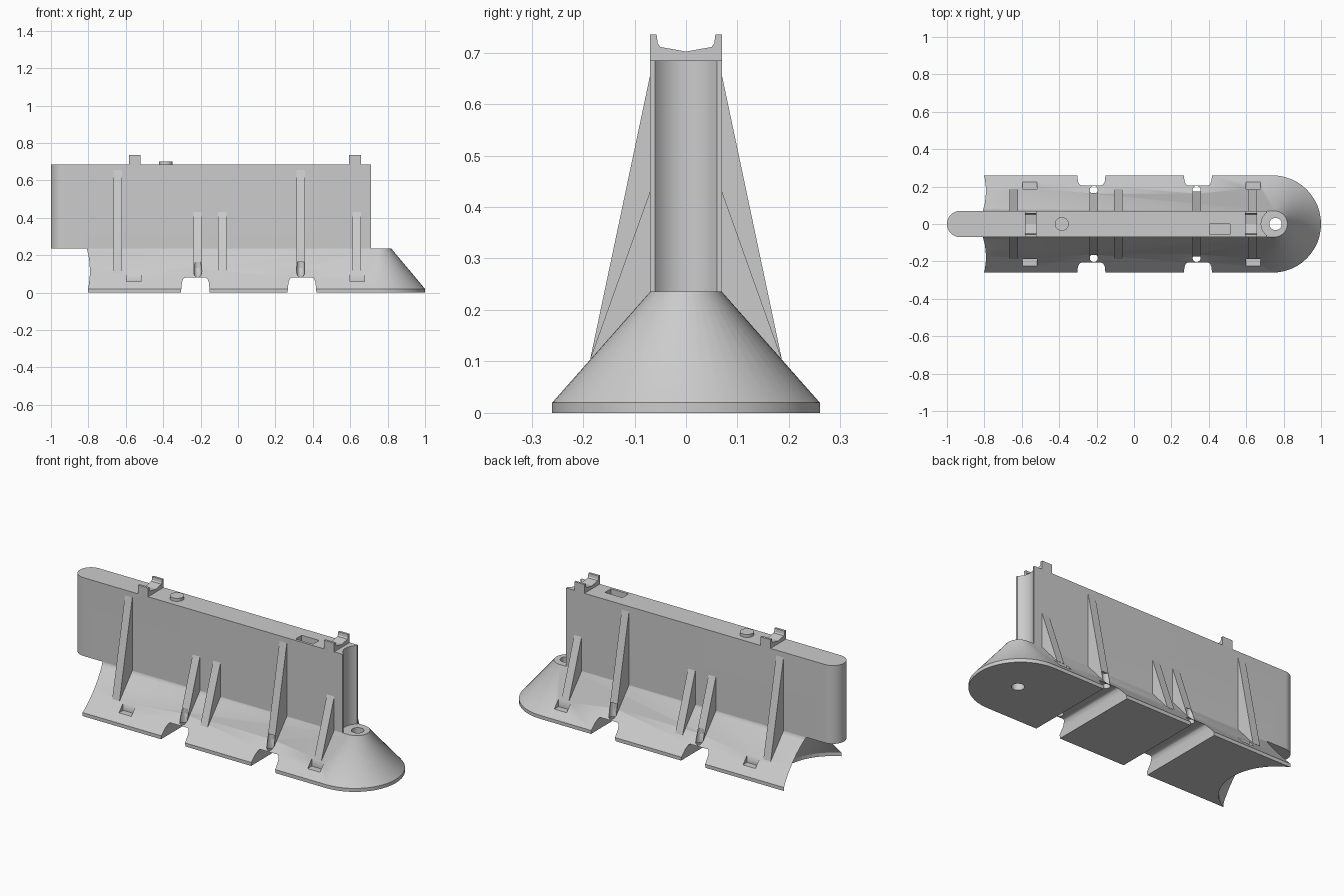
import bpy, bmesh, math
from mathutils import Vector

if "Cube" in bpy.data.objects:
    bpy.data.objects.remove(bpy.data.objects["Cube"])


def loft(name, rings):
    """Closed solid through equal-length rings of 3D points."""
    bm = bmesh.new()
    vs = [[bm.verts.new(p) for p in r] for r in rings]
    n = len(vs[0])
    for a, b in zip(vs, vs[1:]):
        for i in range(n):
            j = (i + 1) % n
            bm.faces.new((a[i], a[j], b[j], b[i]))
    bm.faces.new(vs[0][::-1])
    bm.faces.new(vs[-1])
    bmesh.ops.recalc_face_normals(bm, faces=bm.faces)
    me = bpy.data.meshes.new(name)
    bm.to_mesh(me)
    bm.free()
    ob = bpy.data.objects.new(name, me)
    bpy.context.collection.objects.link(ob)
    return ob


def arc(cx, rx, ry, a0, a1, n):
    return [(cx + rx * math.cos(math.radians(a0 + (a1 - a0) * i / n)),
             ry * math.sin(math.radians(a0 + (a1 - a0) * i / n))) for i in range(n + 1)]


def prism_z(name, pts, z0, z1):
    return loft(name, [[(x, y, z) for x, y in pts] for z in (z0, z1)])


def prism_x(name, pts, x0, x1):
    return loft(name, [[(x, y, z) for y, z in pts] for x in (x0, x1)])


def circle(cx, cy, r, n=32):
    return [(cx + r * math.cos(2 * math.pi * i / n),
             cy + r * math.sin(2 * math.pi * i / n)) for i in range(n)]


def rect(a0, a1, b0, b1):
    return [(a0, b0), (a1, b0), (a1, b1), (a0, b1)]


def cut(ob, cutter):
    cutter.hide_render = True
    mod = ob.modifiers.new("cut", 'BOOLEAN')
    mod.operation = 'DIFFERENCE'
    mod.solver = 'EXACT'
    mod.object = cutter
    bpy.context.view_layer.objects.active = ob
    bpy.ops.object.modifier_apply(modifier=mod.name)
    bpy.data.objects.remove(cutter)


def smooth(ob, deg):
    bpy.ops.object.select_all(action='DESELECT')
    ob.select_set(True)
    bpy.context.view_layer.objects.active = ob
    bpy.ops.object.shade_smooth_by_angle(angle=math.radians(deg))


# barrier body: flared foot blending into a thin wall
def body_ring(z, cx, half):
    pts = arc(cx, half, half, -90, 90, 24) + arc(-0.93, 0.07, half, 90, 270, 24)
    return [(x, y, z) for x, y in pts]


body = loft("barrier_body", [body_ring(0, 0.74, 0.26), body_ring(0.02, 0.74, 0.26),
                             body_ring(0.235, 0.75, 0.07), body_ring(0.685, 0.75, 0.07)])

# socket end: wall stops at x = 0.71 with a round vertical groove
socket = [(1.1, -0.2), (1.1, 0.2), (0.71, 0.2)] + \
    arc(0.755, 0.075, 0.075, 127, 233, 16) + [(0.71, -0.2)]
cut(body, prism_z("socket_cutter", socket, 0.236, 0.8))

# conical hollow under the rounded end
cut(body, loft("hollow_cutter", [[(x, y, z) for x, y in circle(-0.93, 0, r, 64)]
                                 for z, r in ((-0.05, 0.29), (0.02, 0.29), (0.237, 0.139))]))

# pin hole through the foot
cut(body, prism_z("pin_cutter", circle(0.757, 0, 0.033, 20), -0.1, 0.3))

# fork slots
for x in (-0.228, 0.342):
    prof = [(-0.079, -0.02), (0.079, -0.02), (0.072, 0.055), (0.064, 0.075), (0.055, 0.08),
            (-0.055, 0.08), (-0.064, 0.075), (-0.072, 0.055)]
    cut(body, loft("slot_cutter", [[(x + u, y, z) for u, z in prof] for y in (-0.4, 0.4)]))

# pockets in the slope and recess on the top
for s in (-1, 1):
    for x in (-0.557, 0.637):
        cut(body, prism_x("pocket_cutter", rect(s * 0.187, s * 0.35, 0.06, 0.107),
                          x - 0.039, x + 0.039))
cut(body, prism_z("recess_cutter", rect(0.403, 0.513, -0.055, 0.0), 0.65, 0.8))

# side ribs; those above the fork slots get a vertical round hole at the foot
RIBS = [(-0.643, 0.655, False), (-0.215, 0.43, True), (-0.085, 0.43, False),
        (0.335, 0.655, True), (0.635, 0.43, False)]
for i, (x, top, holed) in enumerate(RIBS):
    for s, side in ((-1, "front"), (1, "back")):
        slope = (top - 0.105) / 0.117
        prof = [(0.05, 0.105), (0.186, 0.105), (0.068, top + 0.002 * slope), (0.05, top)]
        rib = prism_x(f"rib_{side}_{i + 1}", [(s * y, z) for y, z in prof],
                      x - 0.023, x + 0.023)
        if holed:
            for ob in (body, rib):
                cut(ob, prism_z("foot_hole_cutter", circle(x, s * 0.182, 0.0215, 20),
                                0.05, 0.165))

# lifting lugs with a dished top
half = [(0.0, 0.702), (0.05, 0.711), (0.055, 0.718), (0.057, 0.735), (0.07, 0.735), (0.07, 0.683)]
lug = half + [(-y, z) for y, z in half[:0:-1]]
for name, x in (("lug_left", -0.552), ("lug_right", 0.626)):
    prism_x(name, lug, x - 0.032, x + 0.032)

# filler cap
cap = prism_z("filler_cap", circle(-0.386, 0, 0.037), 0.68, 0.702)
smooth(cap, 30)

# smooth shading on the body, crisp edge along the foot's lip
smooth(body, 45)
me = body.data
for e in me.edges:
    if all(abs(me.vertices[v].co.z - 0.02) < 1e-4 for v in e.vertices):
        e.use_edge_sharp = True
